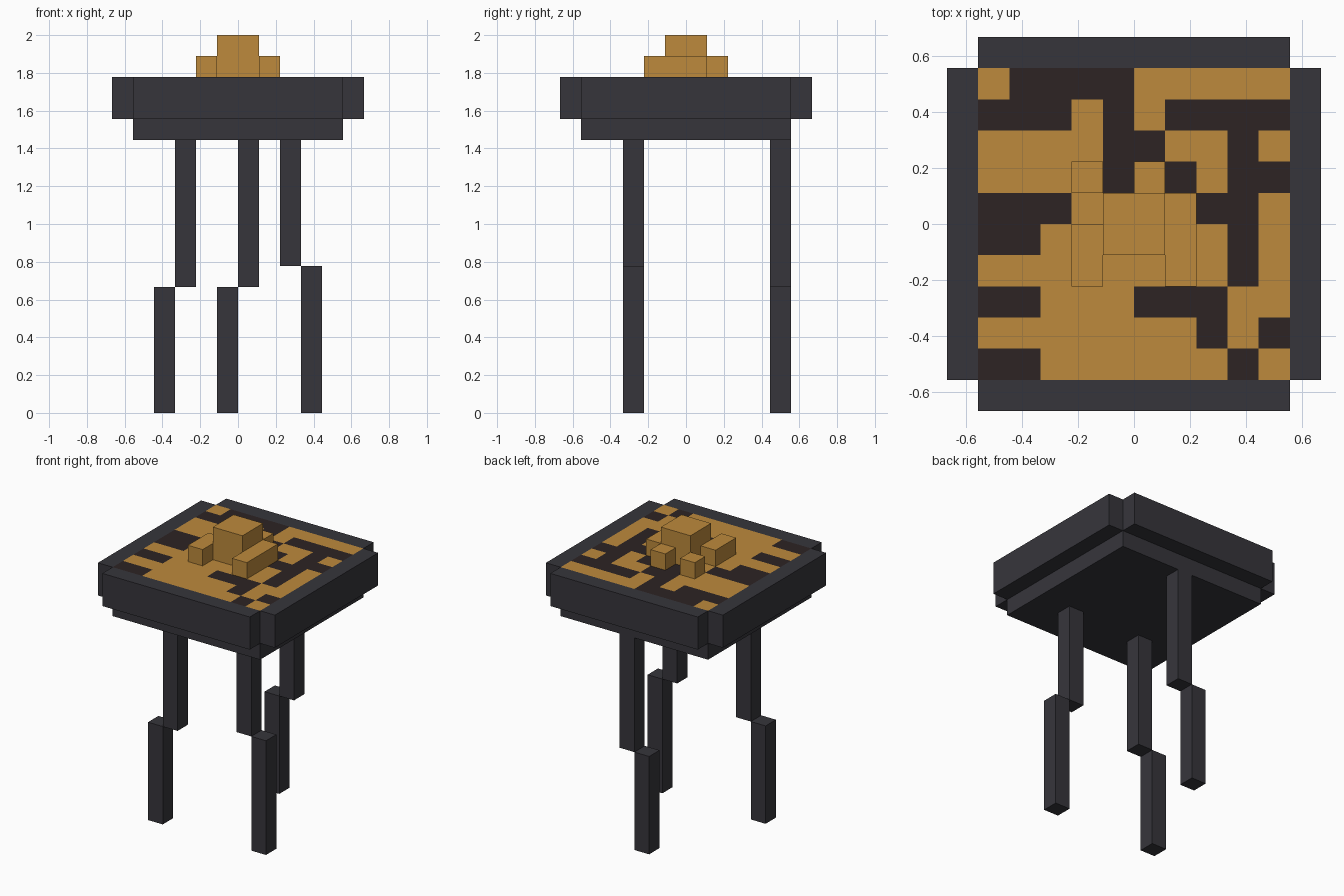
import bpy
import bmesh

U = 1 / 9  # one block of the model

if "Cube" in bpy.data.objects:
    bpy.data.objects.remove(bpy.data.objects["Cube"], do_unlink=True)


def material(name, rgb):
    m = bpy.data.materials.new(name)
    m.use_nodes = True
    m.diffuse_color = (*rgb, 1)
    m.node_tree.nodes["Principled BSDF"].inputs["Base Color"].default_value = (*rgb, 1)
    return m


charcoal = material("charcoal", (0.037, 0.036, 0.044))
amber = material("amber", (0.51, 0.255, 0.045))
soot = material("dark brown", (0.026, 0.017, 0.017))


def finish(name, bm, *mats):
    mesh = bpy.data.meshes.new(name)
    bm.to_mesh(mesh)
    bm.free()
    for m in mats:
        mesh.materials.append(m)
    ob = bpy.data.objects.new(name, mesh)
    bpy.context.collection.objects.link(ob)
    return ob


def box(name, x, y, z, mat):
    """Box from (low, high) ranges counted in blocks."""
    bm = bmesh.new()
    bmesh.ops.create_cube(bm, size=1)
    for v in bm.verts:
        for i, (low, high) in enumerate((x, y, z)):
            v.co[i] = (high if v.co[i] > 0 else low) * U
    return finish(name, bm, mat)


# Tray: base slab and four rim bars with open corners
box("base_slab", (-5, 5), (-5, 5), (13, 14), charcoal)
for side, low in (("front", -6), ("back", 5)):
    box(side + "_rim", (-5, 5), (low, low + 1), (14, 16), charcoal)
for side, low in (("right", -6), ("left", 5)):
    box(side + "_rim", (low, low + 1), (-5, 5), (14, 16), charcoal)

# Ember bed: grid of glowing (O) and burnt (x) cells, back row first
PATTERN = (
    "OxxxxOOOOO",
    "xxxOxOxxxx",
    "OOOOxxOOxO",
    "OOOOxOxOxx",
    "xxxOOOOxxO",
    "xxOOOOOOxO",
    "OOOOOOOOxO",
    "xxOOOxxxOO",
    "OOOOOOOxOx",
    "xxOOOOOOxO",
)
bm = bmesh.new()
bmesh.ops.create_grid(bm, x_segments=10, y_segments=10, size=5 * U)
for f in bm.faces:
    c = f.calc_center_median() / U
    f.material_index = int(PATTERN[int(5 - c.y)][int(c.x + 5)] == "x")
bmesh.ops.translate(bm, verts=bm.verts, vec=(0, 0, 16 * U))
finish("ember_bed", bm, amber, soot)

# Coals heaped in the middle
box("large_coal", (-1, 1), (-1, 1), (16, 18), amber)
box("left_coal", (1, 2), (-2, 1), (16, 17), amber)
box("right_coal", (-2, -1), (-2, 0), (16, 17), amber)
box("back_right_coal", (-2, -1), (1, 2), (16, 17), amber)
box("back_coal", (0, 1), (1, 2), (16, 17), amber)

# Legs: lower half stepped sideways from the upper half
for name, x, y, step, knee in (
    ("front_left_leg", 2, -3, 1, 7),
    ("front_right_leg", -3, -3, -1, 6),
    ("back_leg", 0, 4, -1, 6),
):
    box(name + "_upper", (x, x + 1), (y, y + 1), (knee, 13), charcoal)
    box(name + "_lower", (x + step, x + step + 1), (y, y + 1), (0, knee), charcoal)
